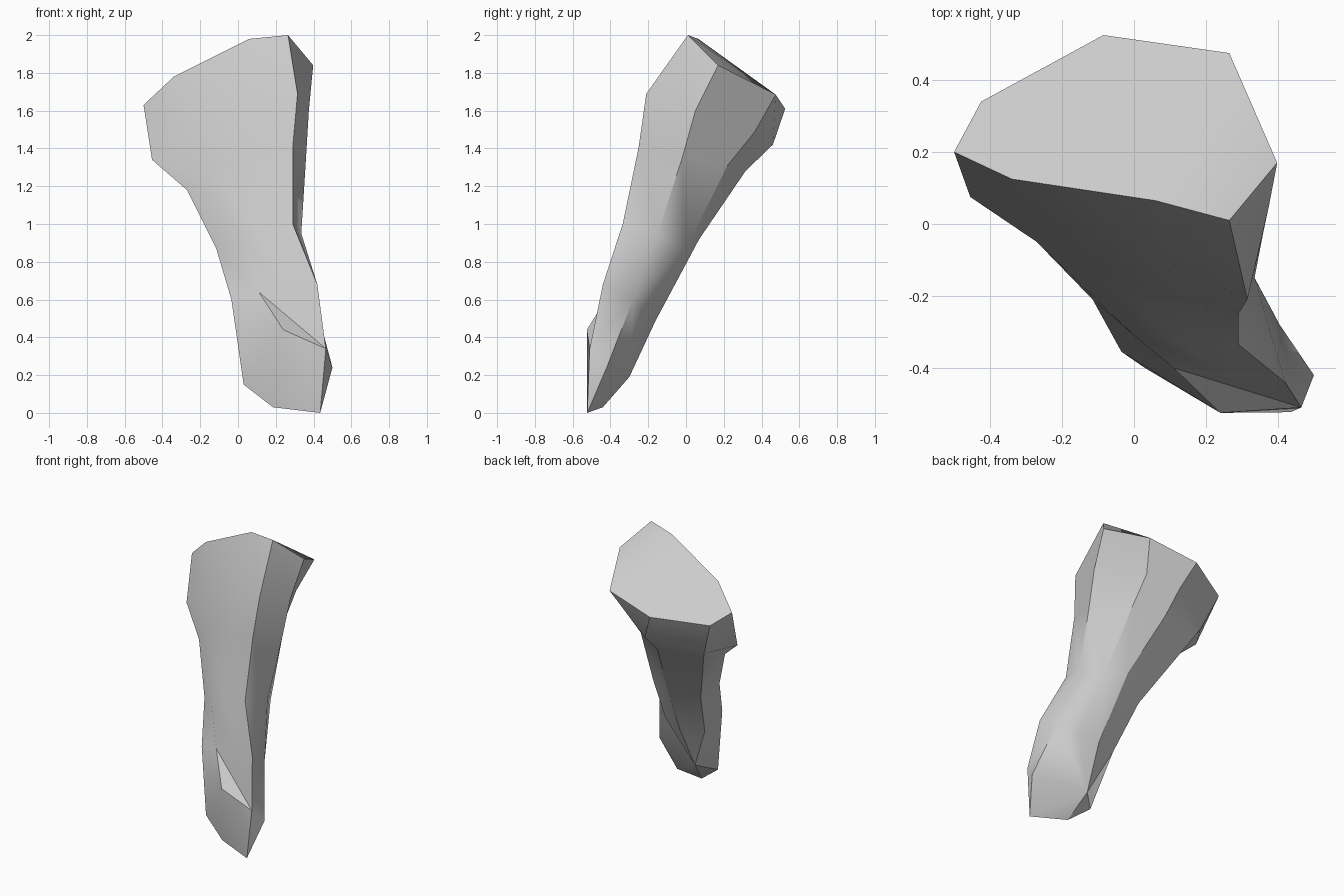
import bpy
import bmesh
import math

cube = bpy.data.objects.get("Cube")
if cube:
    bpy.data.objects.remove(cube, do_unlink=True)

# Single pale grey material
grey = bpy.data.materials.new("pale_grey")
grey.use_nodes = True
colour = (0.6, 0.6, 0.6, 1.0)
grey.diffuse_color = colour
grey.node_tree.nodes["Principled BSDF"].inputs["Base Color"].default_value = colour

# Eight-sided cross-sections from the slanted top down to the ankle,
# each running: front right, side, back right, back, back left, left, front left, front
TOP = [(.265, .01, 2), (.398, .17, 1.84), (.265, .475, 1.685), (-.085, .525, 1.61),
       (-.425, .34, 1.57), (-.5, .2, 1.63), (-.34, .125, 1.78), (.06, .065, 1.98)]
SHOULDER = [(.315, -.21, 1.69), (.375, .05, 1.6), (.2, .365, 1.49), (0, .46, 1.42),
            (-.33, .27, 1.32), (-.455, .075, 1.34), (-.26, 0, 1.52), (.1, -.11, 1.69)]
UPPER = [(.29, -.25, 1.41), (.36, -.02, 1.35), (.2, .22, 1.31), (0, .315, 1.28),
         (-.31, .245, 1.28), (-.27, -.05, 1.18), (-.19, -.08, 1.28), (.08, -.19, 1.38)]
WAIST = [(.29, -.335, 1.0), (.335, -.15, .95), (.255, 0, .87), (.11, .07, .92),
         (-.08, -.05, .82), (-.115, -.21, .87), (0, -.31, .93), (.13, -.325, .97)]
LOWER = [(.42, -.44, .68), (.405, -.28, .6), (.3, -.2, .52), (.16, -.16, .49),
         (0, -.21, .5), (-.035, -.355, .6), (.11, -.4, .64), (.25, -.42, .67)]

bm = bmesh.new()
rings = [[bm.verts.new(p) for p in ring] for ring in (TOP, SHOULDER, UPPER, WAIST, LOWER)]

# Top cap and the lofted shaft
bm.faces.new(rings[0])
for upper, lower in zip(rings, rings[1:]):
    for i in range(8):
        j = (i + 1) % 8
        bm.faces.new((upper[i], upper[j], lower[j], lower[i]))

# Creases across the cap, the outer side, the back and the front left
for (r1, i1), (r2, i2) in (((0, 7), (0, 2)), ((3, 1), (4, 0)),
                           ((3, 2), (4, 1)), ((3, 5), (4, 6))):
    bmesh.ops.connect_verts(bm, verts=[rings[r1][i1], rings[r2][i2]])

# Faceted tip with a small ledge on the front
a, b, c, d, e, f, g, h = rings[-1]
ledge_side, ledge, heel, toe, sole, left_corner, back_corner = [
    bm.verts.new(p) for p in (
        (.465, -.51, .34), (.24, -.525, .44), (.5, -.42, .24), (.435, -.523, 0),
        (.185, -.44, .03), (.03, -.4, .15), (.14, -.3, .19))]
for face in (
        (a, b, ledge_side), (b, heel, ledge_side), (ledge_side, heel, toe),
        (b, c, back_corner, heel), (heel, back_corner, toe),
        (c, d, back_corner), (d, e, back_corner),
        (e, f, left_corner, back_corner),
        (toe, back_corner, sole), (back_corner, left_corner, sole),
        (f, g, ledge), (f, ledge, left_corner),
        (g, ledge_side, ledge), (g, h, ledge_side), (h, a, ledge_side),
        (ledge, ledge_side, toe), (ledge, toe, sole), (ledge, sole, left_corner)):
    bm.faces.new(face)
bmesh.ops.recalc_face_normals(bm, faces=bm.faces[:])

mesh = bpy.data.meshes.new("tapered_limb")
bm.to_mesh(mesh)
bm.free()
mesh.materials.append(grey)
limb = bpy.data.objects.new("tapered_limb", mesh)
bpy.context.collection.objects.link(limb)

# Smooth shading with hard ridges kept
bpy.ops.object.select_all(action='DESELECT')
limb.select_set(True)
bpy.context.view_layer.objects.active = limb
bpy.ops.object.shade_smooth_by_angle(angle=math.radians(30))
